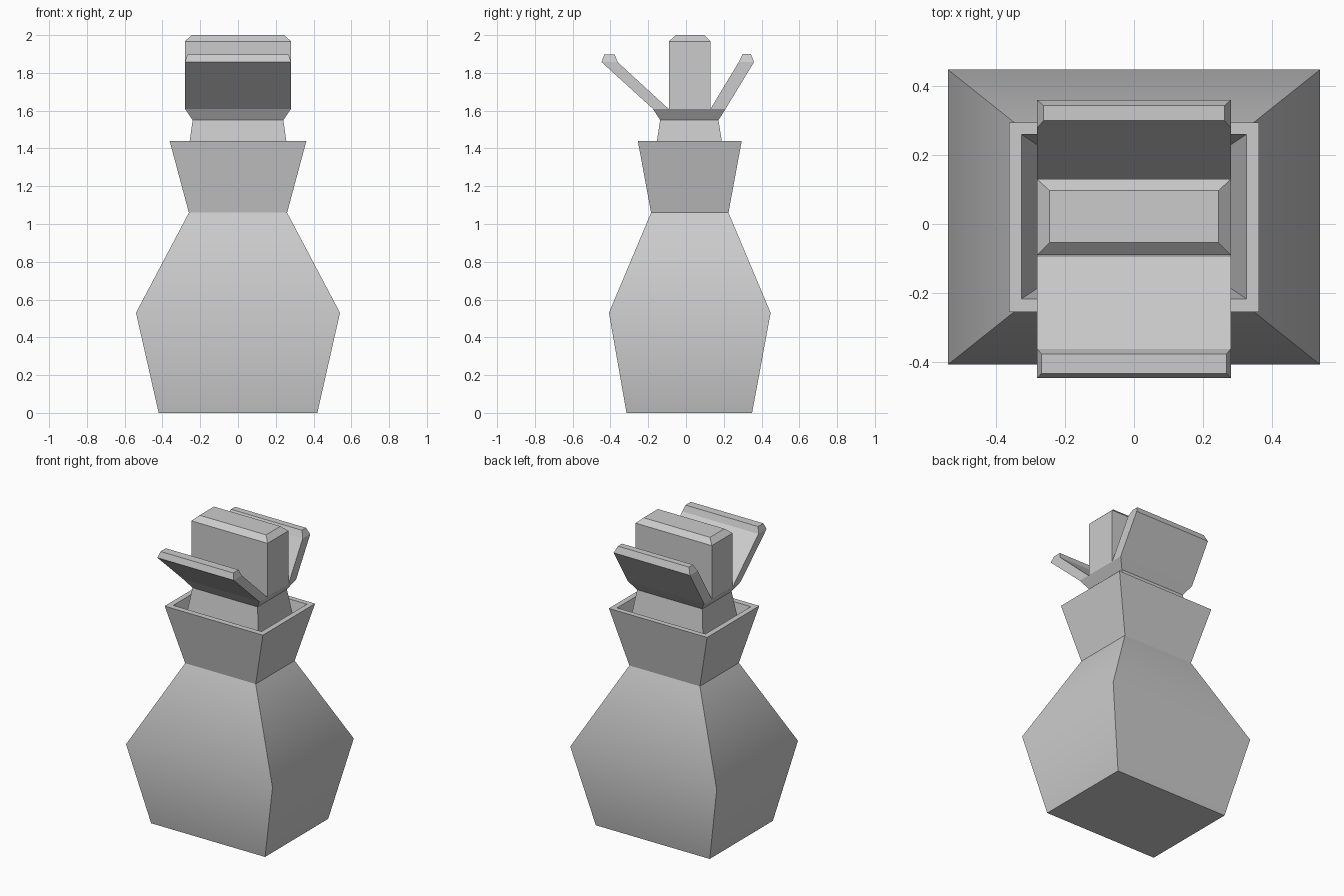
import bpy, bmesh, math

if "Cube" in bpy.data.objects:
    bpy.data.objects.remove(bpy.data.objects["Cube"])


def loft(name, sections, cap_start=True, cap_end=True):
    """Stack rectangular sections (half_width, y_front, y_back, z)."""
    bm = bmesh.new()
    rings = [[bm.verts.new(p) for p in ((-w, y0, z), (w, y0, z), (w, y1, z), (-w, y1, z))]
             for w, y0, y1, z in sections]
    for a, b in zip(rings, rings[1:]):
        for i in range(4):
            j = (i + 1) % 4
            bm.faces.new((a[i], a[j], b[j], b[i]))
    if cap_start:
        bm.faces.new(rings[0][::-1])
    if cap_end:
        bm.faces.new(rings[-1])
    mesh = bpy.data.meshes.new(name)
    bm.to_mesh(mesh)
    bm.free()
    obj = bpy.data.objects.new(name, mesh)
    bpy.context.collection.objects.link(obj)
    return obj


# Bottle belly, smooth over its waistline with sharp corners
body = loft("bottle_body", [(0.42, -0.315, 0.35, 0), (0.54, -0.408, 0.448, 0.53),
                            (0.26, -0.185, 0.225, 1.06)], cap_end=False)
bpy.context.view_layer.objects.active = body
body.select_set(True)
bpy.ops.object.shade_smooth_by_angle(angle=math.radians(50))
body.select_set(False)

# Flared neck with rim and recessed inside
loft("bottle_neck", [(0.26, -0.185, 0.225, 1.06), (0.362, -0.255, 0.295, 1.44),
                     (0.326, -0.217, 0.26, 1.44), (0.28, -0.186, 0.229, 1.27)],
     cap_start=False)

# Stopper stem and the flange above it
loft("stopper", [(0.28, -0.18, 0.216, 1.27), (0.24, -0.137, 0.172, 1.55),
                 (0.281, -0.175, 0.21, 1.61)])

# Upright centre block with bevelled top
loft("centre_block", [(0.281, -0.09, 0.13, 1.61), (0.281, -0.09, 0.13, 1.967),
                      (0.245, -0.054, 0.097, 2.0)])

# Splayed flaps, the front one leaning further out
loft("front_flap", [(0.281, -0.175, -0.093, 1.61), (0.281, -0.447, -0.362, 1.857),
                    (0.268, -0.433, -0.377, 1.897)])
loft("back_flap", [(0.281, 0.13, 0.21, 1.61), (0.281, 0.279, 0.36, 1.857),
                   (0.262, 0.3, 0.343, 1.9)])
